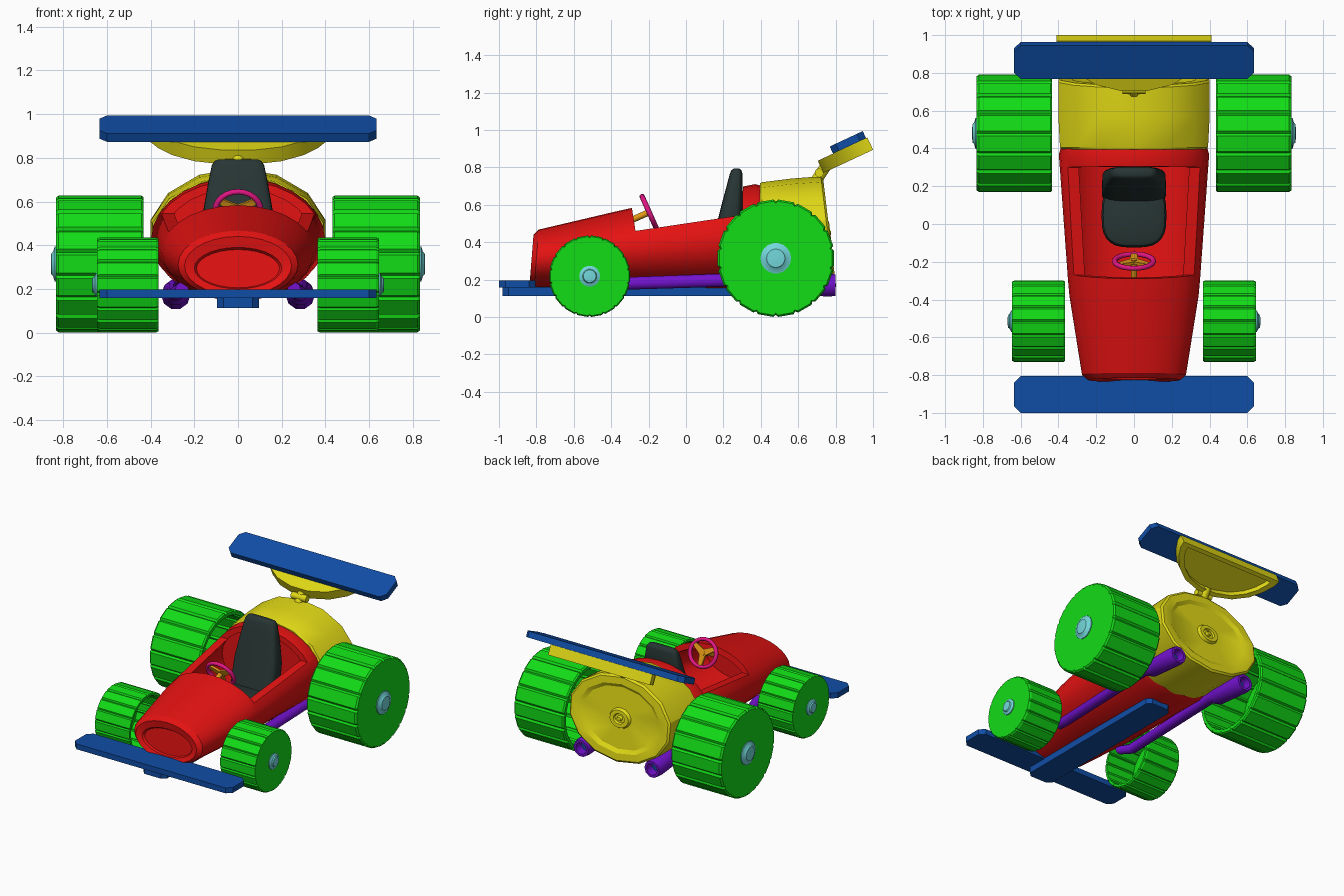
import bpy, bmesh, math
from mathutils import Matrix, Vector

if "Cube" in bpy.data.objects:
    bpy.data.objects.remove(bpy.data.objects["Cube"])

TAU = 2 * math.pi


def material(name, rgb):
    m = bpy.data.materials.new(name)
    m.diffuse_color = (*rgb, 1)
    m.use_nodes = True
    m.node_tree.nodes["Principled BSDF"].inputs["Base Color"].default_value = m.diffuse_color
    return m


RED = material("red", (0.78, 0.006, 0.006))
GREEN = material("green", (0.006, 0.72, 0.008))
BLUE = material("blue", (0.005, 0.075, 0.38))
YELLOW = material("yellow", (0.76, 0.70, 0.008))
PURPLE = material("purple", (0.17, 0.006, 0.62))
PINK = material("magenta", (0.76, 0.008, 0.23))
ORANGE = material("orange", (0.76, 0.32, 0.008))
CYAN = material("pale cyan", (0.17, 0.68, 0.70))
DARK = material("dark slate", (0.02, 0.036, 0.034))


def skin(name, loops, mat, smooth=30, matrix=None):
    """Closed surface through equal-length loops, capped at both ends."""
    bm = bmesh.new()
    rows = [[bm.verts.new(p) for p in loop] for loop in loops]
    n = len(rows[0])
    for a, b in zip(rows, rows[1:]):
        for i in range(n):
            bm.faces.new((a[i], a[(i + 1) % n], b[(i + 1) % n], b[i]))
    bm.faces.new(rows[0])
    bm.faces.new(rows[-1])
    bmesh.ops.recalc_face_normals(bm, faces=bm.faces)
    me = bpy.data.meshes.new(name)
    bm.to_mesh(me)
    bm.free()
    ob = bpy.data.objects.new(name, me)
    bpy.context.collection.objects.link(ob)
    me.materials.append(mat)
    if matrix:
        me.transform(matrix)
    finish(ob, smooth)
    return ob


def finish(ob, smooth):
    bpy.ops.object.select_all(action='DESELECT')
    ob.select_set(True)
    bpy.context.view_layer.objects.active = ob
    if smooth:
        bpy.ops.object.shade_smooth_by_angle(angle=math.radians(smooth))


def oval(y, rx, top, bot, n, lean=0.0):
    """Upright ellipse across the car; lean pushes its lower half in +y."""
    zc, rz = (top + bot) / 2, (top - bot) / 2
    return [(rx * math.sin(TAU * i / n), y - lean * rz * math.cos(TAU * i / n),
             zc + rz * math.cos(TAU * i / n)) for i in range(n)]


def pad(z, y0, y1, w, power=4, n=28):
    """Flat rounded-rectangle loop."""
    def s(v):
        return math.copysign(abs(v) ** (2 / power), v)
    return [(w * s(math.cos(TAU * i / n)),
             (y0 + y1) / 2 + (y1 - y0) / 2 * s(math.sin(TAU * i / n)), z) for i in range(n)]


def plank(name, w, y0, y1, z0, z1, c, matrix=None):
    """Flat board with cut corners."""
    o = [(w, y0 + c), (w, y1 - c), (w - c, y1), (c - w, y1),
         (-w, y1 - c), (-w, y0 + c), (c - w, y0), (w - c, y0)]
    return skin(name, [[(x, y, z) for x, y in o] for z in (z0, z1)], BLUE, 0, matrix)


def rod(name, a, b, r, mat, n=12):
    a, b = Vector(a), Vector(b)
    q = (b - a).to_track_quat('Z', 'Y')
    ring = [q @ Vector((r * math.cos(TAU * i / n), r * math.sin(TAU * i / n), 0)) for i in range(n)]
    return skin(name, [[a + p for p in ring], [b + p for p in ring]], mat, 35)


# Body shell with recessed nose
N = 28
body = skin("body", [
    oval(-0.80, 0.19, 0.38, 0.205, N, -0.08), oval(-0.815, 0.20, 0.39, 0.20, N, -0.08),
    oval(-0.826, 0.245, 0.44, 0.17, N, -0.08), oval(-0.80, 0.275, 0.467, 0.155, N, -0.08),
    oval(-0.38, 0.342, 0.563, 0.15, N), oval(-0.29, 0.35, 0.583, 0.15, N),
    oval(0.37, 0.398, 0.71, 0.145, N), oval(0.41, 0.385, 0.70, 0.16, N)], RED, 0)

# Cockpit: cut away the upper part, then hollow out the tub
side = [(-0.295, 0.62), (-0.27, 0.46), (0.30, 0.545), (0.312, 1.0), (-0.295, 1.0)]
opening = skin("opening_cutter", [[(x, y, z) for y, z in side] for x in (-0.8, 0.8)], RED, 0)
tub = skin("tub_cutter", [oval(-0.6, 0.25, 0.45, 0.21, N), oval(-0.28, 0.31, 0.54, 0.19, N),
                          oval(0.31, 0.345, 0.66, 0.19, N)], RED, 0)
for cutter in (opening, tub):
    cutter.hide_render = True
    finish(body, 0)
    m = body.modifiers.new("cut", 'BOOLEAN')
    m.operation, m.solver, m.object = 'DIFFERENCE', 'EXACT', cutter
    bpy.ops.object.modifier_apply(modifier=m.name)
    bpy.data.objects.remove(cutter)
finish(body, 30)

# Rear tank with stepped back plate
T = 14


def back(y, rx, rz):
    return oval(y, rx, 0.45 + rz, 0.45 - rz, T, 0.12)


skin("rear_tank", [
    oval(0.395, 0.385, 0.715, 0.165, T), oval(0.405, 0.402, 0.72, 0.155, T),
    oval(0.58, 0.411, 0.74, 0.15, T, 0.05), back(0.757, 0.41, 0.302), back(0.768, 0.397, 0.288),
    back(0.768, 0.335, 0.24), back(0.752, 0.305, 0.215), back(0.752, 0.085, 0.07),
    back(0.772, 0.075, 0.06), back(0.772, 0.045, 0.036), back(0.758, 0.04, 0.03),
    back(0.758, 0.022, 0.018), back(0.775, 0.016, 0.012)], YELLOW)

# Rear wing on a dished bracket
tilt = Matrix.Translation((0, 0.735, 0.77)) @ Matrix.Rotation(math.radians(25), 4, 'X')
half = [(0.07, 0), (0.20, 0.035), (0.30, 0.10), (0.365, 0.175), (0.405, 0.25), (0.41, 0.293)]
edge = half + [(-x, u) for x, u in reversed(half)]
dish = [(x * 0.86, 0.15 + (u - 0.15) * 0.8) for x, u in edge]
skin("wing_bracket", [[(x, u, h) for x, u in o] for o, h in
                      ((edge, 0.072), (edge, 0), (dish, 0), (dish, 0.035))], YELLOW, 30, tilt)
plank("rear_wing", 0.635, 0.09, 0.285, 0.072, 0.114, 0.035, tilt)
rod("bracket_pivot", (-0.06, 0.712, 0.77), (0.06, 0.712, 0.77), 0.024, YELLOW)
rod("bracket_stem", (0, 0.69, 0.72), (0, 0.75, 0.81), 0.03, YELLOW)

# Front wing and keel board
plank("front_wing", 0.635, -1.0, -0.805, 0.157, 0.196, 0.035)
plank("keel_board", 0.097, -0.98, 0.27, 0.113, 0.16, 0.03)

# Seat
skin("seat_back", [pad(0.25, 0.10, 0.27, 0.17), pad(0.50, 0.165, 0.30, 0.168),
                   pad(0.60, 0.19, 0.303, 0.152), pad(0.70, 0.217, 0.303, 0.134),
                   pad(0.765, 0.234, 0.302, 0.12), pad(0.785, 0.243, 0.296, 0.108),
                   pad(0.793, 0.255, 0.285, 0.09)], DARK, 40)
skin("seat_cushion", [pad(0.19, -0.10, 0.22, 0.155, 3), pad(0.30, -0.125, 0.22, 0.172, 3),
                      pad(0.325, -0.115, 0.21, 0.163, 3), pad(0.335, -0.09, 0.19, 0.14, 3)], DARK, 40)

# Steering wheel, spokes and column
hub = Vector((0, -0.197, 0.56))
turn = Matrix.Rotation(math.radians(-66), 4, 'X')
bpy.ops.mesh.primitive_torus_add(major_radius=0.1, minor_radius=0.014, major_segments=24,
                                 minor_segments=8, location=hub, rotation=(math.radians(-66), 0, 0))
ring = bpy.context.object
ring.name = "steering_ring"
ring.scale = (1.03, 0.93, 1)
ring.data.materials.append(PINK)
finish(ring, 60)
star = []
for k in range(3):
    a = math.pi / 2 + TAU * k / 3
    star += [(0.092 * math.cos(a + d), 0.092 * math.sin(a + d)) for d in (-0.15, 0.15)]
    star.append((0.026 * math.cos(a + math.pi / 3), 0.026 * math.sin(a + math.pi / 3)))
skin("steering_spokes", [[(x, y, h) for x, y in star] for h in (-0.008, 0.008)], ORANGE, 0,
     Matrix.Translation(hub) @ turn)
axis = turn.to_3x3() @ Vector((0, 0, 1))
rod("steering_column", hub - axis * 0.14, hub + axis * 0.012, 0.017, ORANGE)


def tread(x, cy, r, scale, teeth=18):
    """Notched tyre outline."""
    pts = []
    for k in range(teeth):
        for d, f in ((-0.38, 1), (0.38, 1), (0.5, 0.965)):
            a = TAU * (k + d) / teeth
            pts.append((x, cy + r * f * scale * math.cos(a), r + r * f * scale * math.sin(a)))
    return pts


def disc(x, cy, cz, r, n=18):
    return [(x, cy + r * math.cos(TAU * i / n), cz + r * math.sin(TAU * i / n)) for i in range(n)]


def tube(x, y, z, r, n=10):
    return [(x + r * math.cos(TAU * i / n), y, z + r * math.sin(TAU * i / n)) for i in range(n)]


for s, tag in ((-1, "left"), (1, "right")):
    # Cup-shaped wheels, open on the inside, with domed hub caps
    for end, cy, r, xi, xo, cap in (("front", -0.515, 0.218, 0.365, 0.645, 0.056),
                                    ("rear", 0.48, 0.314, 0.433, 0.833, 0.082)):
        skin(f"{end}_{tag}_wheel", [
            tread(s * xo, cy, r, 0.97), tread(s * (xo - 0.012), cy, r, 1),
            tread(s * (xi + 0.01), cy, r, 1), tread(s * xi, cy, r, 0.975),
            tread(s * xi, cy, r, 0.9), tread(s * (xo - 0.06), cy, r, 0.88)], GREEN, 0)
        skin(f"{end}_{tag}_hub", [
            disc(s * (xo - 0.03), cy, r, cap), disc(s * (xo + 0.006), cy, r, cap),
            disc(s * (xo + 0.014), cy, r, cap * 0.68), disc(s * (xo + 0.022), cy, r, cap * 0.6),
            disc(s * (xo + 0.024), cy, r, cap * 0.3)], CYAN, 35)
    # Exhaust pipes with wider hollow tail ends
    x = 0.285 * s
    pipe = skin(f"{tag}_exhaust", [
        tube(x * 0.9, -0.46, 0.20, 0.03), tube(x, -0.36, 0.178, 0.035), tube(x, 0.45, 0.205, 0.038),
        tube(x, 0.53, 0.185, 0.06), tube(x, 0.76, 0.172, 0.067), tube(x, 0.80, 0.17, 0.06),
        tube(x, 0.80, 0.17, 0.042), tube(x, 0.74, 0.172, 0.04)], PURPLE, 40)
    pipe.data.materials.append(BLUE)
    pipe.data.polygons[-1].material_index = 1
